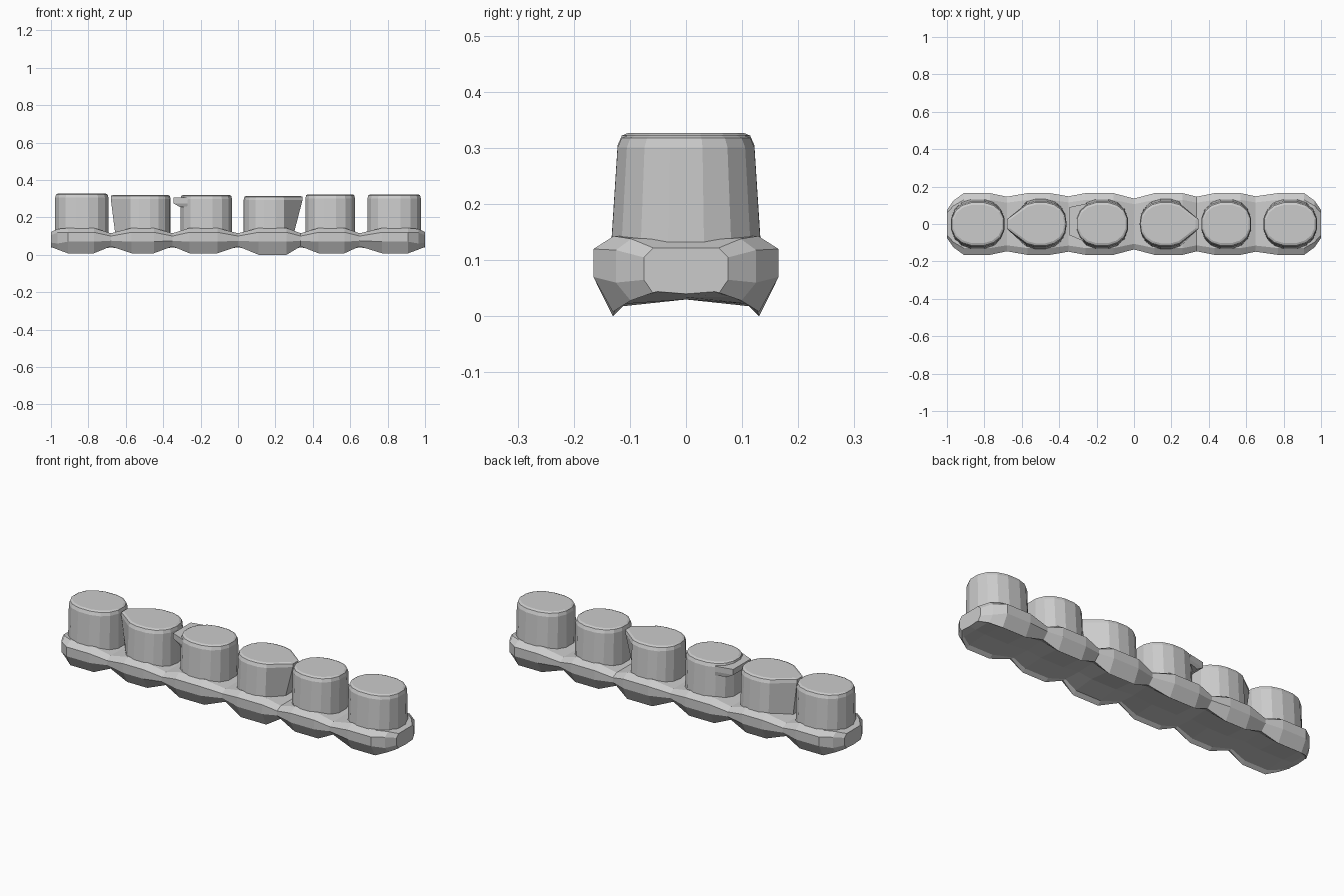
import bpy, bmesh
from math import cos, sin, radians

if "Cube" in bpy.data.objects:
    bpy.data.objects.remove(bpy.data.objects["Cube"])


def make_object(name, rings):
    """Loft a list of equal-length vertex rings and cap both ends."""
    bm = bmesh.new()
    loops = [[bm.verts.new(p) for p in ring] for ring in rings]
    n = len(loops[0])
    for a, b in zip(loops, loops[1:]):
        for i in range(n):
            j = (i + 1) % n
            bm.faces.new((a[i], a[j], b[j], b[i]))
    bm.faces.new(loops[0])
    bm.faces.new(loops[-1])
    bmesh.ops.recalc_face_normals(bm, faces=bm.faces)
    mesh = bpy.data.meshes.new(name)
    bm.to_mesh(mesh)
    bm.free()
    obj = bpy.data.objects.new(name, mesh)
    bpy.context.collection.objects.link(obj)
    return obj


def section(x, w, top, shoulder, belly, foot, channel):
    """Base cross-section: flat top, chamfered sides, feet, bottom channel."""
    half = [(0.78 * w, top), (w, shoulder), (w, belly),
            (0.79 * w, foot), (0.68 * w, (foot + channel) / 2 + 0.003)]
    right = [(x, y, z) for y, z in half]
    left = [(x, -y, z) for y, z in reversed(half)]
    return right + [(x, 0, channel)] + left


# Scalloped base: lobes joined by narrower, shallower waists
lobes = [(-0.91, -0.77), (-0.57, -0.45), (-0.26, -0.11),
         (0.11, 0.26), (0.43, 0.57), (0.77, 0.91)]
waists = [(-0.68, 0.146), (-0.35, 0.148), (0.0, 0.136),
          (0.335, 0.146), (0.65, 0.148)]
end_cap = [(1.0, 0.075, 0.122, 0.105, 0.065, 0.042, 0.04),
           (0.965, 0.125, 0.138, 0.118, 0.06, 0.028, 0.034)]
stations = [section(-x, *rest) for x, *rest in end_cap]
for i, (x0, x1) in enumerate(lobes):
    foot = 0.0 if i == 3 else 0.008
    for x in (x0, x1):
        stations.append(section(x, 0.165, 0.143, 0.12, 0.07, foot, 0.03))
    if i < len(waists):
        x, w = waists[i]
        stations.append(section(x, w, 0.115, 0.1, 0.075, 0.045, 0.04))
stations += [section(x, *rest) for x, *rest in reversed(end_cap)]
make_object("scalloped_base", stations)


def peg(name, cx, rx, top, tip=0, tip_top=0.0, tip_low=0.0):
    """Tapered rounded stud; tip = -1 or 1 draws one side out to a point."""
    def ring(z, ry, scale, reach):
        pts = []
        if tip:
            pts += [(reach, -0.025 * scale), (reach, 0.025 * scale)]
            angles = range(60, 301, 20)
        else:
            angles = [k * 22.5 + 11.25 for k in range(16)]
        for a in angles:
            c, s = cos(radians(a)), sin(radians(a))
            # slightly squared outline
            px = abs(c) ** 0.88 * (1 if c > 0 else -1)
            py = abs(s) ** 0.88 * (1 if s > 0 else -1)
            pts.append((rx * scale * px, ry * scale * py))
        d = tip or 1
        return [(cx + d * x, y, z) for x, y in pts]
    make_object(name, [ring(0.1, 0.137, 1, tip_low),
                       ring(top - 0.022, 0.124, 1, tip_top),
                       ring(top - 0.005, 0.12, 0.97, tip_top),
                       ring(top, 0.116, 0.9, tip_top - 0.015)])


# Row of six pegs
peg("peg_1", -0.835, 0.145, 0.327)
peg("peg_2", -0.50, 0.14, 0.32, -1, 0.18, 0.155)
peg("peg_3", -0.17, 0.14, 0.32)
peg("peg_4", 0.17, 0.14, 0.315, 1, 0.175, 0.125)
peg("peg_5", 0.493, 0.135, 0.323)
peg("peg_6", 0.835, 0.145, 0.323)

# Small pointed lip at the top of the third peg
lip = [(-0.345, 0.09), (-0.25, 0.11), (-0.25, -0.1), (-0.345, -0.06)]
make_object("peg_3_lip", [[(x if x > -0.3 else -0.31, y, 0.255) for x, y in lip],
                          [(x, y, 0.275) for x, y in lip],
                          [(x, y, 0.305) for x, y in lip]])
